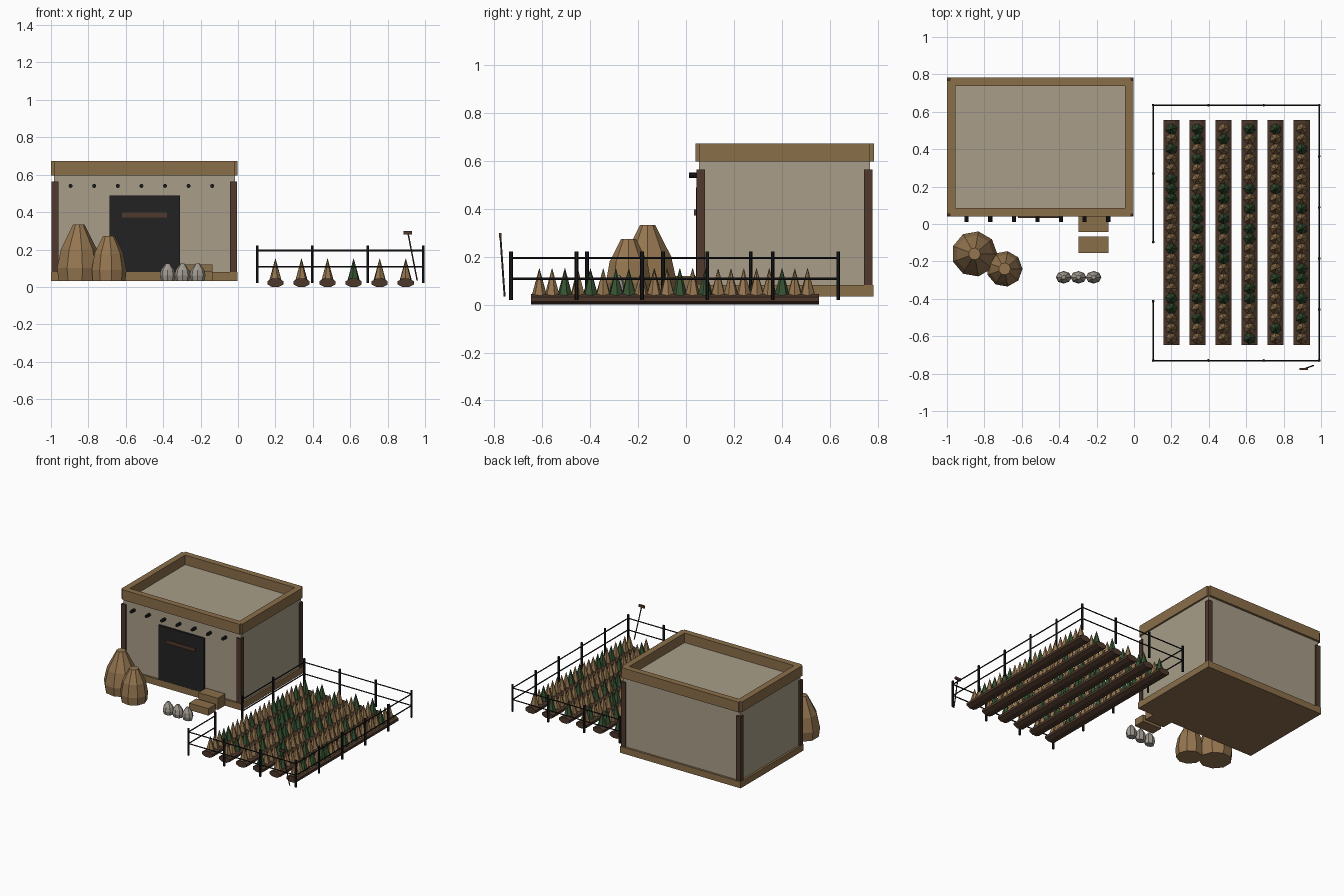
import bpy, bmesh, math, random
from mathutils import Vector

if "Cube" in bpy.data.objects:
    bpy.data.objects.remove(bpy.data.objects["Cube"])

random.seed(4)


def mat(name, hexcol):
    def lin(c):
        return c / 12.92 if c <= 0.04045 else ((c + 0.055) / 1.055) ** 2.4
    m = bpy.data.materials.new(name)
    m.diffuse_color = [lin(int(hexcol[i:i + 2], 16) / 255) for i in (0, 2, 4)] + [1]
    m.use_nodes = True
    m.node_tree.nodes["Principled BSDF"].inputs["Base Color"].default_value = m.diffuse_color
    return m


PLASTER = mat("plaster", "A89E89")
TIMBER = mat("timber", "8A6E4A")
DARKWOOD = mat("dark wood", "503A2E")
DOOR = mat("door black", "222222")
IRON = mat("fence black", "1A1A1A")
STRAW = mat("straw", "957650")
GREEN = mat("leaf green", "365232")
SOIL = mat("soil", "4C372A")
SACK = mat("sack grey", "A09A90")


def add_mesh(name, bm, *mats):
    bmesh.ops.recalc_face_normals(bm, faces=bm.faces)
    me = bpy.data.meshes.new(name)
    bm.to_mesh(me)
    bm.free()
    ob = bpy.data.objects.new(name, me)
    for m in mats:
        me.materials.append(m)
    bpy.context.collection.objects.link(ob)
    return ob


def box(name, x, y, z, m):
    """Box from (min, max) ranges."""
    bm = bmesh.new()
    bmesh.ops.create_cube(bm, size=1)
    for v in bm.verts:
        v.co = [(r[0] + r[1]) / 2 + c * (r[1] - r[0]) for r, c in zip((x, y, z), v.co)]
    return add_mesh(name, bm, m)


def rod(name, a, b, r, m, sides=6):
    """Cylinder between two points."""
    a, b = Vector(a), Vector(b)
    bm = bmesh.new()
    bmesh.ops.create_cone(bm, cap_ends=True, segments=sides, radius1=r, radius2=r, depth=(b - a).length)
    bm.transform((b - a).to_track_quat('Z', 'Y').to_matrix().to_4x4())
    bmesh.ops.translate(bm, verts=bm.verts, vec=(a + b) / 2)
    return add_mesh(name, bm, m)


def lathe(name, x, y, profile, sides, m, sy=1.0):
    """Faceted stack of (radius, z) rings, capped at both ends."""
    bm = bmesh.new()
    rings = [[bm.verts.new((x + r * math.cos(2 * math.pi * i / sides),
                            y + sy * r * math.sin(2 * math.pi * i / sides), z))
              for i in range(sides)] for r, z in profile]
    for lo, hi in zip(rings, rings[1:]):
        for i in range(sides):
            j = (i + 1) % sides
            bm.faces.new((lo[i], lo[j], hi[j], hi[i]))
    bm.faces.new(rings[0])
    bm.faces.new(rings[-1])
    return add_mesh(name, bm, m)


# House body
X0, X1, Y0, Y1 = -0.985, -0.015, 0.054, 0.767
box("plinth", (-1, -0.002), (0.04, 0.782), (0.033, 0.081), TIMBER)
box("walls", (X0, X1), (Y0, Y1), (0.081, 0.567), PLASTER)
box("roof_slab", (X0, X1), (Y0, Y1), (0.567, 0.602), PLASTER)
for i, x in enumerate((-0.996, -0.043)):
    for j, y in enumerate((0.043, 0.742)):
        box(f"corner_post_{i}{j}", (x, x + 0.037), (y, y + 0.036), (0.081, 0.564), DARKWOOD)

# Parapet
for n, y in (("front", 0.04), ("back", 0.738)):
    box(f"parapet_{n}", (X0, X1), (y, y + 0.046), (0.597, 0.673), TIMBER)
for n, x in (("left", -1.0), ("right", -0.048)):
    box(f"parapet_{n}", (x, x + 0.046), (Y0, Y1), (0.597, 0.673), TIMBER)

# Door, handle bar, roof beam ends
box("door", (-0.687, -0.31), (0.041, 0.06), (0.081, 0.488), DOOR)
box("door_bar", (-0.62, -0.38), (0.033, 0.042), (0.372, 0.398), DARKWOOD)
for i in range(7):
    x = -0.895 + i * 0.1262
    rod(f"beam_end_{i}", (x, 0.012, 0.54), (x, 0.07, 0.54), 0.011, IRON, 8)

# Steps
box("upper_step", (-0.297, -0.137), (-0.043, 0.045), (0.033, 0.12), TIMBER)
box("lower_step", (-0.297, -0.137), (-0.155, -0.068), (0.033, 0.085), TIMBER)

# Straw stacks
lathe("big_straw_stack", -0.853, -0.16,
      [(0.112, 0.033), (0.122, 0.1), (0.1, 0.2), (0.032, 0.333)], 9, STRAW)
lathe("small_straw_stack", -0.692, -0.24,
      [(0.09, 0.033), (0.096, 0.09), (0.08, 0.18), (0.032, 0.273)], 9, STRAW)

# Sacks
for i, x in enumerate((-0.376, -0.297, -0.216)):
    lathe(f"sack_{i}", x, -0.285,
          [(0.034, 0.033), (0.042, 0.06), (0.036, 0.09), (0.012, 0.124)], 8, SACK, 0.8)

# Crop rows: octagonal soil beds with pointed plants
for r in range(6):
    x = 0.2 + r * 0.1394
    bm = bmesh.new()
    bmesh.ops.create_cone(bm, cap_ends=True, segments=8, radius1=1, radius2=1, depth=1.202)
    for v in bm.verts:
        a = math.atan2(v.co.y, v.co.x) + math.pi / 8
        k = 1 / math.cos(math.pi / 8)
        v.co = (x + 0.043 * k * math.cos(a), -0.046 + v.co.z, 0.022 + 0.022 * k * math.sin(a))
    add_mesh(f"soil_bed_{r}", bm, SOIL)

    bm = bmesh.new()
    for i in range(22):
        h = random.uniform(0.104, 0.114)
        old = set(bm.faces)
        new = bmesh.ops.create_cone(bm, cap_ends=True, segments=6, radius1=0.032, radius2=0.001, depth=h)["verts"]
        a = random.uniform(0, math.pi)
        for v in new:
            px, py = v.co.x, v.co.y
            v.co = (x + px * math.cos(a) - py * math.sin(a),
                    -0.612 + i * 0.0533 + px * math.sin(a) + py * math.cos(a),
                    0.038 + h / 2 + v.co.z)
        green = random.random() < 0.3
        if i == 0:
            green = r == 3
        elif r == 5:
            green = i in (2, 4, 6, 7, 11, 13, 19)
        for f in set(bm.faces) - old:
            f.material_index = int(green)
    add_mesh(f"crop_row_{r}", bm, STRAW, GREEN)

# Fence: posts along each run joined by two rails
FX0, FX1, FY0, FY1 = 0.102, 0.99, -0.73, 0.635


def fence_run(name, pts):
    for z in (0.108, 0.195):
        rod(f"{name}_rail", (*pts[0], z), (*pts[-1], z), 0.0045, IRON)
    for p in pts:
        rod(f"{name}_post", (*p, 0.02), (*p, 0.222), 0.008, IRON)


xs = [FX0 + (FX1 - FX0) * i / 3 for i in range(4)]
ys = [FY0 + (FY1 - FY0) * i / 5 for i in range(6)]
fence_run("front_fence", [(x, FY0) for x in xs])
fence_run("back_fence", [(x, FY1) for x in xs])
fence_run("right_fence", [(FX1, y) for y in ys])
fence_run("left_fence_back", [(FX0, y) for y in (FY1, 0.27, -0.096)])
fence_run("left_fence_front", [(FX0, y) for y in (-0.413, FY0)])

# Hoe leaning on the front fence
rod("hoe_handle", (0.958, -0.757, 0.035), (0.908, -0.775, 0.292), 0.004, DARKWOOD)
box("hoe_head", (0.884, 0.931), (-0.781, -0.77), (0.28, 0.298), DARKWOOD)
